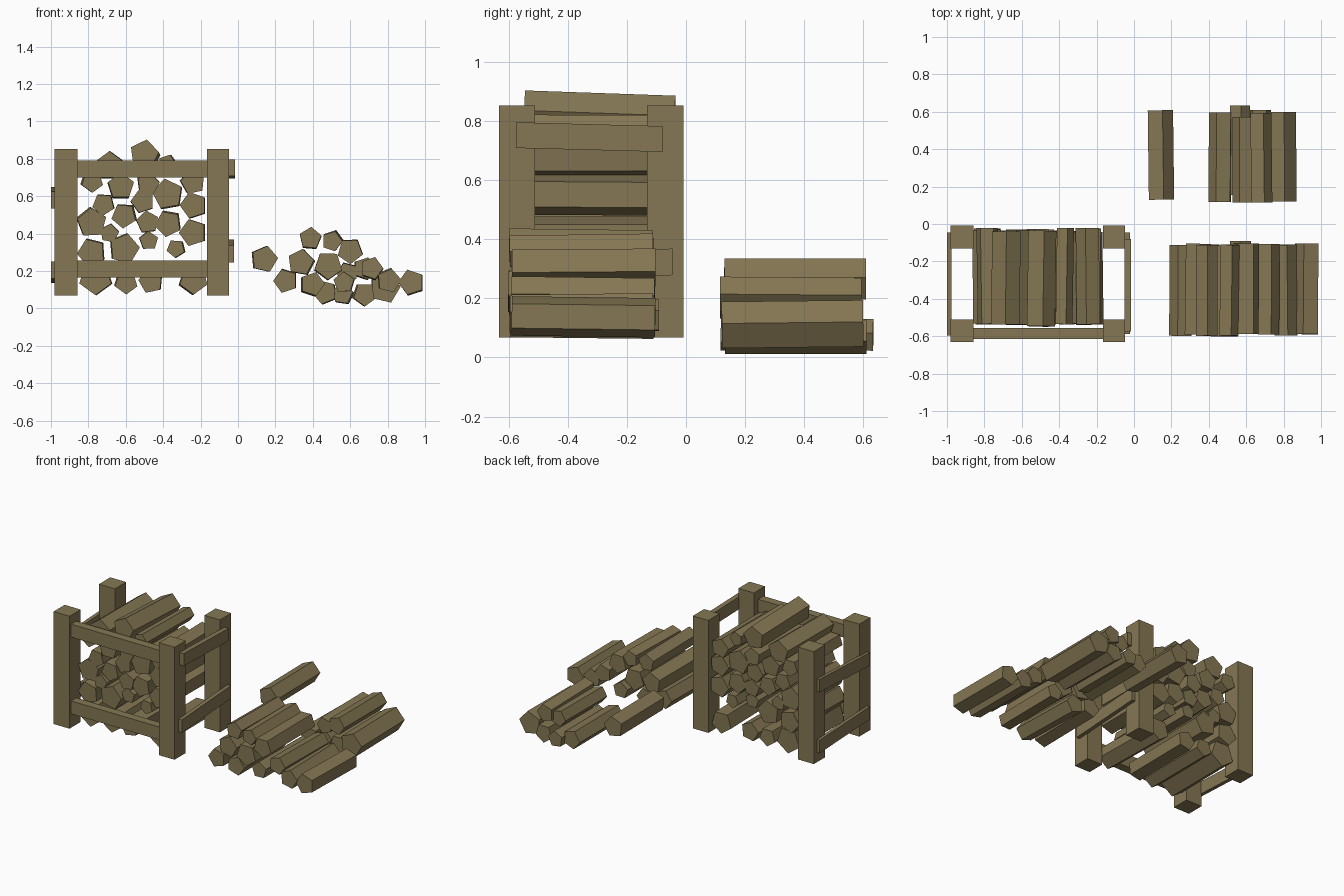
import bpy, math, random
from mathutils import Euler

random.seed(4)
wood = bpy.data.materials.new("weathered_wood")
wood.diffuse_color = (0.235, 0.185, 0.088, 1)


def add(name, verts, faces):
    me = bpy.data.meshes.new(name)
    me.from_pydata(verts, [], faces)
    me.materials.append(wood)
    ob = bpy.data.objects.new(name, me)
    bpy.context.collection.objects.link(ob)
    return ob


def box(name, x, y, z, rise=0.0):
    """Box from ranges; rise lifts the back end, for crooked boards."""
    v = [(a, b, c + (rise if j else 0)) for a in x for j, b in enumerate(y) for c in z]
    return add(name, v, [(0, 1, 3, 2), (4, 6, 7, 5), (0, 4, 5, 1),
                         (2, 3, 7, 6), (0, 2, 6, 4), (1, 5, 7, 3)])


def log(name, x, z, r, angle, y0, y1, tilt=None):
    """Five-sided log lying along y, slightly crooked."""
    h = (y1 - y0) / 2
    ring = [math.radians(angle + 72 * i) for i in range(5)]
    v = [(r * math.cos(a), s, r * math.sin(a)) for s in (-h, h) for a in ring]
    f = [(0, 1, 2, 3, 4), (9, 8, 7, 6, 5)]
    f += [(i, i + 5, (i + 1) % 5 + 5, (i + 1) % 5) for i in range(5)]
    ob = add(name, v, f)
    ob.location = (x, (y0 + y1) / 2, z)
    if tilt is None:
        tilt = random.uniform(-0.8, 0.8)
    ob.rotation_euler = Euler((math.radians(tilt), 0, math.radians(random.uniform(-0.9, 0.9))))


# rack posts
for side, xr in (("left", (-0.98, -0.857)), ("right", (-0.167, -0.047))):
    for end, yr in (("front", (-0.632, -0.51)), ("back", (-0.132, -0.008))):
        box(f"{end}_{side}_post", xr, yr, (0.068, 0.852))

# front rails, back is open
for n, zr in (("upper", (0.70, 0.79)), ("lower", (0.165, 0.255))):
    box(f"front_{n}_rail", (-0.87, -0.155), (-0.615, -0.557), zr)

# side rails nailed on the outside of the posts
box("right_upper_rail", (-0.05, -0.015), (-0.575, -0.08), (0.708, 0.795), -0.013)
box("right_lower_rail", (-0.05, -0.022), (-0.587, -0.045), (0.245, 0.335), 0.033)
box("left_upper_rail", (-1.0, -0.975), (-0.597, -0.045), (0.535, 0.625), 0.025)
box("left_lower_rail", (-1.0, -0.975), (-0.597, -0.045), (0.16, 0.25), -0.025)

# stacked logs in the rack: x, z, radius, corner angle
stack = [
    (-.76, .16, .09, 54), (-.60, .14, .063, 54), (-.465, .145, .067, 30), (-.24, .15, .078, 54),
    (-.782, .30, .077, 40), (-.61, .32, .083, 5), (-.478, .362, .052, 20), (-.33, .32, .05, 50),
    (-.24, .405, .075, 36), (-.784, .46, .081, 21), (-.687, .402, .052, 8), (-.607, .497, .068, 50),
    (-.484, .46, .062, 25), (-.372, .455, .072, 44), (-.718, .557, .061, 50), (-.51, .572, .065, 36),
    (-.375, .608, .084, 28), (-.238, .55, .073, 36), (-.627, .65, .073, 18), (-.782, .68, .06, 54),
    (-.482, .668, .062, 8), (-.243, .675, .067, 30), (-.685, .76, .08, 18), (-.375, .772, .05, 0),
]
for i, s in enumerate(stack):
    log(f"stacked_log_{i}", *s, -0.54 + random.uniform(0, .01), -0.035 + random.uniform(-.01, .015))
log("top_log", -.498, .815, .08, 8, -0.547, -0.038, -2)

# loose pile in front
front = [
    (.255, .148, .066, 36), (.395, .128, .066, 0), (.338, .245, .072, 8),
    (.482, .228, .077, 53), (.387, .372, .061, 13), (.505, .362, .056, 0), (.60, .308, .07, 56),
    (.568, .138, .058, 20), (.715, .212, .062, 0), (.805, .15, .066, 5), (.928, .137, .07, 36),
]
for i, s in enumerate(front):
    d = random.uniform(-.012, .014)
    log(f"front_pile_log_{i}", *s, -0.59 + d, -0.105 + d)

# loose pile behind
back = [
    (.465, .085, .066, 40), (.562, .075, .057, 10), (.675, .075, .064, 54), (.785, .11, .083, 5),
    (.585, .19, .058, 40), (.675, .212, .062, 0),
]
for i, s in enumerate(back):
    d = {1: .03, 4: -.03}.get(i, random.uniform(-.012, .008))
    log(f"back_pile_log_{i}", *s, 0.125 + max(d, -.01), 0.603 + d)

# single log lying apart
log("single_log", .139, .263, .073, 5, 0.13, 0.608, 0)
